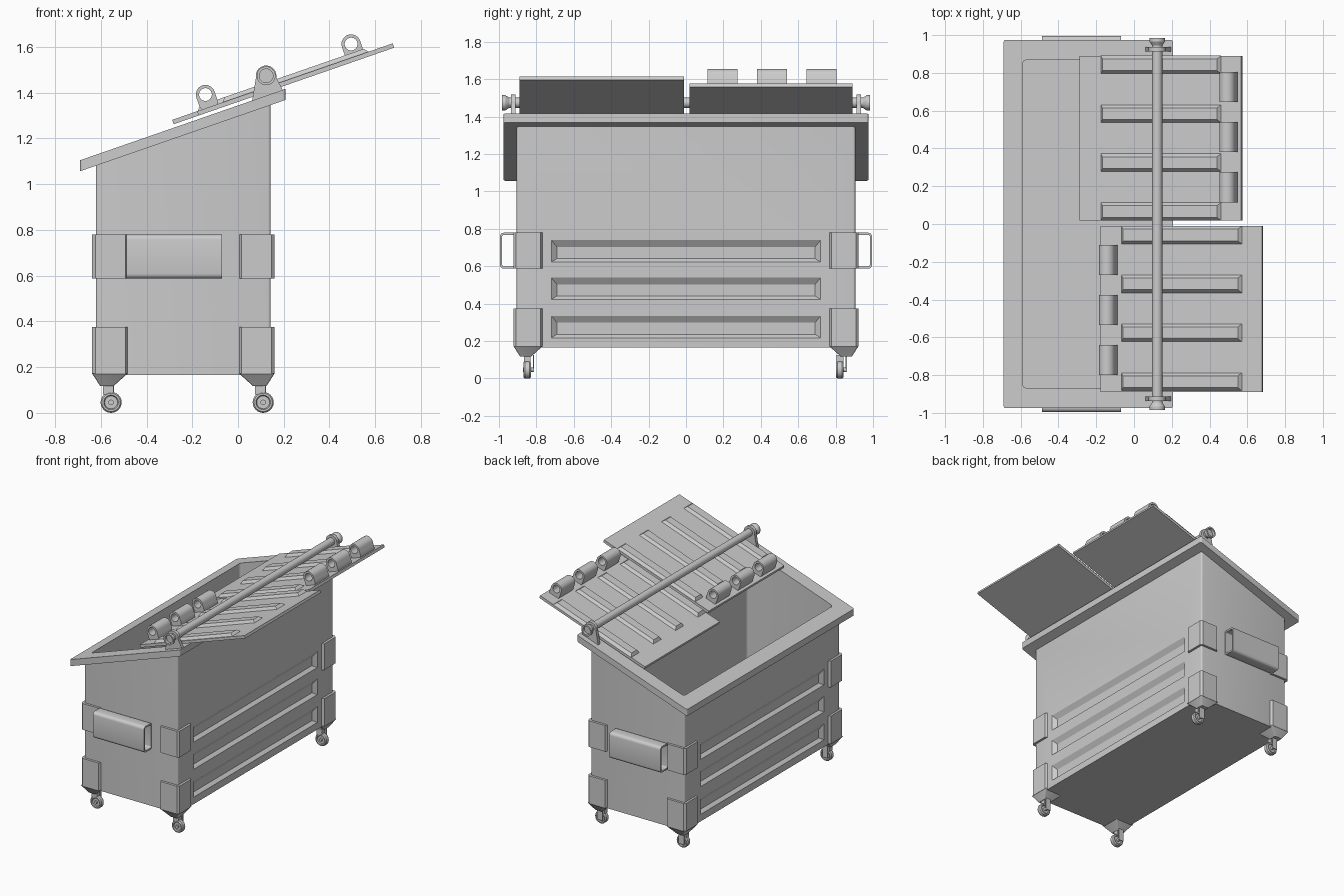
import bpy, bmesh, math
from math import sin, cos, pi
from mathutils import Vector, Matrix

cube = bpy.data.objects.get("Cube")
if cube:
    bpy.data.objects.remove(cube, do_unlink=True)

grey = bpy.data.materials.new("painted grey steel")
grey.use_nodes = True
colour = (0.6, 0.6, 0.6, 1)
grey.diffuse_color = colour
grey.node_tree.nodes["Principled BSDF"].inputs["Base Color"].default_value = colour

PITCH = math.atan(0.347)
# Tilted frame that carries the lids: x runs up the slope, z away from it
SLOPE = Matrix.Translation((0, 0, 1.36)) @ Matrix.Rotation(-PITCH, 4, 'Y')


def loft(name, loops, closed=False, frame=None):
    """Skin equal-length loops; cap the ends unless the loops form a ring."""
    bm = bmesh.new()
    rows = [[bm.verts.new(p) for p in loop] for loop in loops]
    pairs = list(zip(rows, rows[1:])) + ([(rows[-1], rows[0])] if closed else [])
    for a, b in pairs:
        for i in range(len(a)):
            j = (i + 1) % len(a)
            bm.faces.new((a[i], a[j], b[j], b[i]))
    if not closed:
        bm.faces.new(rows[0])
        bm.faces.new(rows[-1])
    bmesh.ops.recalc_face_normals(bm, faces=bm.faces)
    if frame:
        bm.transform(frame)
    mesh = bpy.data.meshes.new(name)
    bm.to_mesh(mesh)
    bm.free()
    mesh.materials.append(grey)
    obj = bpy.data.objects.new(name, mesh)
    bpy.context.collection.objects.link(obj)
    return obj


def rect(x0, x1, y0, y1, height, r=0.0):
    """Rectangle in plan, with rounded corners; height is a number or f(x)."""
    h = height if callable(height) else lambda x: height
    corners = [(x1 - r, y1 - r, 0), (x0 + r, y1 - r, 1), (x0 + r, y0 + r, 2), (x1 - r, y0 + r, 3)]
    pts = []
    for cx, cy, q in corners:
        for k in range(5 if r else 1):
            a = (q + k / 4) * pi / 2
            x = cx + r * cos(a)
            pts.append(Vector((x, cy + r * sin(a), h(x))))
    return pts


def box(name, x0, x1, y0, y1, z0, z1, frame=None, taper=0.0):
    top = rect(x0 + taper, x1 - taper, y0 + taper, y1 - taper, z1)
    return loft(name, [rect(x0, x1, y0, y1, z0), top], frame=frame)


def prism(name, outline, y0, y1, frame=None):
    return loft(name, [[(x, y, z) for x, z in outline] for y in (y0, y1)], frame=frame)


def lathe(name, profile, centre, steps=24, closed=False):
    """Turn (y, radius) pairs around a line parallel to y."""
    cx, cy, cz = centre
    return loft(name, [[(cx + r * cos(2 * pi * i / steps), cy + y, cz + r * sin(2 * pi * i / steps))
                        for i in range(steps)] for y, r in profile], closed)


# Hollow tub with a sloping, overhanging rim, lofted from outside to inside
def rim_top(x):
    return 1.105 + 0.347 * (x + 0.69)


def rim_under(x):
    return rim_top(x) - 0.048


shell = (-0.622, 0.143, -0.905, 0.905)
lip = (-0.69, 0.207, -0.975, 0.975)
cavity = (-0.59, 0.108, -0.868, 0.868)
tub = loft("tub", [rect(*shell, 0.165, 0.012), rect(*shell, rim_under, 0.012),
                   rect(*lip, rim_under, 0.012), rect(*lip, rim_top, 0.012),
                   rect(*cavity, rim_top, 0.02), rect(*cavity, 0.19, 0.02)])

# Long pressed grooves in both long walls
cutters = []
for side, wall in ((-1, shell[0]), (1, shell[1])):
    for z in (0.275, 0.48, 0.68):
        loops = []
        for depth, inset in ((-0.01, -0.012), (0.024, 0.029)):
            x, w = wall - side * depth, 0.72 - inset
            lo, hi = z - 0.058 + inset * 0.65, z + 0.06 - inset * 1.25
            loops.append([(x, -w, lo), (x, w, lo), (x, w, hi), (x, -w, hi)])
        cut = loft("groove_cutter", loops)
        cut.hide_render = True
        cutters.append(cut)
        mod = tub.modifiers.new("groove", 'BOOLEAN')
        mod.operation, mod.solver, mod.object = 'DIFFERENCE', 'EXACT', cut
bpy.context.view_layer.update()
graph = bpy.context.evaluated_depsgraph_get()
carved = bpy.data.meshes.new_from_object(tub.evaluated_get(graph))
tub.modifiers.clear()
tub.data = carved
for cut in cutters:
    bpy.data.objects.remove(cut, do_unlink=True)


# Angle plates, feet and casters at the four corners
def angle_plate(name, sx, sy, z0, z1):
    cx = -0.638 if sx < 0 else 0.160
    ell = [(0, 0.014), (0.014, 0), (0.145, 0), (0.155, 0.018), (0.018, 0.018),
           (0.018, 0.155), (0, 0.145)]
    loft(name, [[(cx - sx * u, sy * (0.922 - v), z) for u, v in ell] for z in (z0, z1)])


for sx, end in ((-1, "low"), (1, "high")):
    for sy, side in ((-1, "front"), (1, "back")):
        tag = f"{side}_{end}"
        angle_plate("middle_corner_plate_" + tag, sx, sy, 0.587, 0.78)
        angle_plate("lower_corner_plate_" + tag, sx, sy, 0.17, 0.375)
        outer = -0.638 if sx < 0 else 0.160

        def span(a, b):
            return sorted((outer - sx * a, outer - sx * b)) + sorted((sy * (0.922 - a), sy * (0.922 - b)))
        loft("foot_" + tag, [rect(*span(0, 0.155), 0.172, 0.008),
                             rect(*span(0.035, 0.095), 0.118, 0.008)])
        wx, wy = (-0.555 if sx < 0 else 0.11), sy * 0.836 - 0.013
        lathe("wheel_" + tag, [(-0.012, 0.012), (-0.012, 0.028), (-0.02, 0.032), (-0.02, 0.04),
                               (-0.012, 0.046), (0.012, 0.046), (0.02, 0.04), (0.02, 0.032),
                               (0.012, 0.028), (0.012, 0.012)], (wx, wy, 0.046))
        lathe("axle_" + tag, [(-0.022, 0.012), (0.036, 0.012)], (wx, wy, 0.046), 12)
        box("caster_stem_" + tag, wx - 0.035, wx + 0.01, wy - 0.018, wy + 0.018, 0.08, 0.125)
        box("caster_leg_" + tag, wx - 0.03, wx + 0.012, wy + 0.031, wy + 0.037, 0.036, 0.125)

# Open lifting sleeves on both end walls
for sy, side in ((-1, "front"), (1, "back")):
    y0, y1 = sorted((sy * 0.9, sy * 0.995))

    def sleeve_loop(x, t):
        flat = rect(y0 + t, y1 - t, 0.587 + t, 0.78 - t, 0, 0.022 - t)
        return [(x, p.x, p.y) for p in flat]
    loft("lifting_sleeve_" + side, [sleeve_loop(-0.487, 0), sleeve_loop(-0.07, 0),
                                    sleeve_loop(-0.07, 0.012), sleeve_loop(-0.487, 0.012)], closed=True)


# Sliding lids with pressed ribs and looped handles
def handle(name, u, y0, y1):
    steps, w = 32, 0.077
    hole, skin = [], []
    for i in range(steps):
        c, s = cos(2 * pi * i / steps), sin(2 * pi * i / steps)
        hole.append((u + 0.028 * c, w + 0.028 * s))
        # Upper half round, lower half squared off down to the lid
        reach = 0.042 if s >= 0 else min(0.042 / max(abs(c), 1e-6), 0.057 / -s)
        skin.append((u + reach * c, w + reach * s))
    loft(name, [[(x, y, z) for x, z in ring] for ring, y in
                ((skin, y0), (skin, y1), (hole, y1), (hole, y0))], closed=True, frame=SLOPE)


lids = (("back", 1, 0.018, -0.298, 0.607, -0.18, 0.495, 0.55, 0.115),
        ("front", -1, 0.01, -0.182, 0.723, -0.065, 0.612, -0.124, 0.11))
for side, sy, inner, u0, u1, r0, r1, hu, hy in lids:
    y0, y1 = sorted((sy * inner, sy * 0.89))
    box(side + "_lid", u0, u1, y0, y1, 0, 0.02, SLOPE)
    for k in range(4):
        mid = sy * (inner + 0.048 + k * 0.259)
        box(f"{side}_lid_rib_{k + 1}", r0, r1, mid - 0.048, mid + 0.048, 0.019, 0.039, SLOPE, 0.017)
    for k in range(3):
        a = hy + k * 0.265
        h0, h1 = sorted((sy * a, sy * (a + 0.16)))
        handle(f"{side}_lid_handle_{k + 1}", hu, h0, h1)

# Cross bar with flared, hollow ends, carried by two brackets
half = [(0.945, 0.027), (0.966, 0.041), (0.985, 0.041), (0.985, 0.03), (0.965, 0.03)]
bar = [(-y, r) for y, r in reversed(half)] + half
lathe("cross_bar", bar, (0.123, 0, 1.474), 32)
arc = [(0.123 + 0.045 * cos(a), 1.474 + 0.045 * sin(a))
       for a in (math.radians(-10 + 12.5 * k) for k in range(17))]
outline = arc + [(0.06, rim_top(0.06) - 0.01), (0.2, rim_top(0.2) - 0.01)]
for sy, side in ((-1, "front"), (1, "back")):
    prism(side + "_bar_bracket", outline, sy * 0.912, sy * 0.936)

# Smooth the rounded parts while keeping hard edges
for obj in bpy.context.collection.objects:
    if obj.type == 'MESH' and grey.name in obj.data.materials:
        bpy.ops.object.select_all(action='DESELECT')
        obj.select_set(True)
        bpy.context.view_layer.objects.active = obj
        bpy.ops.object.shade_smooth_by_angle(angle=math.radians(32))
